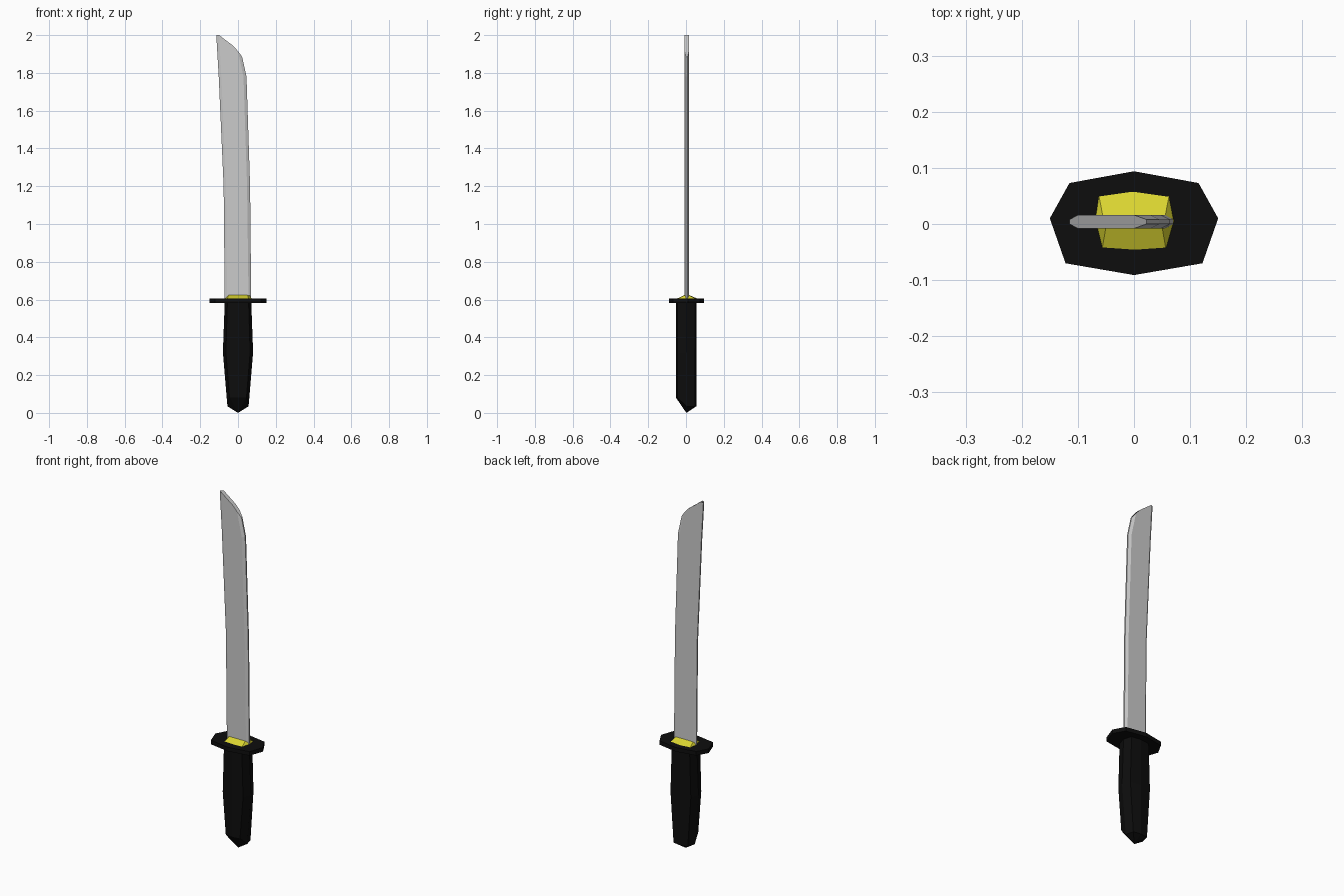
import bpy, bmesh

if "Cube" in bpy.data.objects:
    bpy.data.objects.remove(bpy.data.objects["Cube"])


def material(name, r, g, b):
    m = bpy.data.materials.new(name)
    m.diffuse_color = (r, g, b, 1)
    m.use_nodes = True
    m.node_tree.nodes["Principled BSDF"].inputs["Base Color"].default_value = m.diffuse_color
    return m


black = material("black", 0.004, 0.004, 0.004)
steel = material("steel grey", 0.60, 0.60, 0.60)
yellow = material("yellow", 0.70, 0.66, 0.03)


def loft(name, rings, mat, apex=None):
    """Skin equal-length rings; cap the ends, optionally with a point below."""
    bm = bmesh.new()
    vs = [[bm.verts.new(p) for p in ring] for ring in rings]
    n = len(vs[0])
    for a, b in zip(vs, vs[1:]):
        for i in range(n):
            j = (i + 1) % n
            bm.faces.new((a[i], a[j], b[j], b[i]))
    bm.faces.new(vs[-1])
    if apex:
        tip = bm.verts.new(apex)
        for i in range(n):
            bm.faces.new((tip, vs[0][(i + 1) % n], vs[0][i]))
    else:
        bm.faces.new(vs[0][::-1])
    bmesh.ops.recalc_face_normals(bm, faces=bm.faces)
    me = bpy.data.meshes.new(name)
    bm.to_mesh(me)
    bm.free()
    me.materials.append(mat)
    ob = bpy.data.objects.new(name, me)
    bpy.context.collection.objects.link(ob)
    return ob


# Blade: flat middle with a narrow bevel on each long edge, angled tip
def blade_ring(points):
    """points: left edge, left bevel, middle, right bevel, right edge as (x, z)."""
    mid, half, edge = 0.004, 0.012, 0.004
    depth = [edge, half, half, half, edge]
    front = [(x, mid - d, z) for (x, z), d in zip(points, depth)]
    back = [(x, mid + d, z) for (x, z), d in zip(points, depth)]
    return front + back[::-1]


def level(z, *xs):
    return [(x, z) for x in xs]


blade = [
    level(0.59, -0.070, -0.058, 0.0, 0.056, 0.070),
    level(1.20, -0.076, -0.063, -0.008, 0.048, 0.064),
    level(1.78, -0.102, -0.088, -0.028, 0.029, 0.045),
    [(-0.115, 2.0), (-0.100, 2.0), (-0.025, 1.943), (0.0, 1.915), (0.022, 1.885)],
]
loft("blade", [blade_ring(r) for r in blade], steel)

# Guard: eight-sided plate
guard = [(-0.15, 0.01), (-0.122, -0.07), (0, -0.091), (0.122, -0.07),
         (0.15, 0.01), (0.115, 0.073), (0, 0.094), (-0.115, 0.073)]
loft("guard", [[(x, y, z) for x, y in guard] for z in (0.583, 0.606)], black)

# Collar: low roof-shaped piece around the foot of the blade
collar = [(-0.070, 0.006), (-0.057, -0.046), (0, -0.050), (0.057, -0.046),
          (0.072, 0.006), (0.063, 0.053), (0, 0.062), (-0.063, 0.053)]
loft("collar", [[(x, y, 0.604) for x, y in collar],
                [(x * 0.88, 0.004 + (y - 0.004) * 0.2, 0.624) for x, y in collar]], yellow)

# Grip: eight-sided, widest at mid height, ending in a blunt point
grip = [(-1, 0.002), (-0.8, -0.046), (0, -0.054), (0.8, -0.046),
        (1, 0.002), (0.8, 0.048), (0, 0.055), (-0.8, 0.048)]
rings = [[(x * 0.056, y, 0.082 if y < -0.01 else 0.035) for x, y in grip]]
for z, w in ((0.32, 0.08), (0.59, 0.07)):
    rings.append([(x * w, y, z) for x, y in grip])
loft("grip", rings, black, apex=(0, 0.002, 0))
